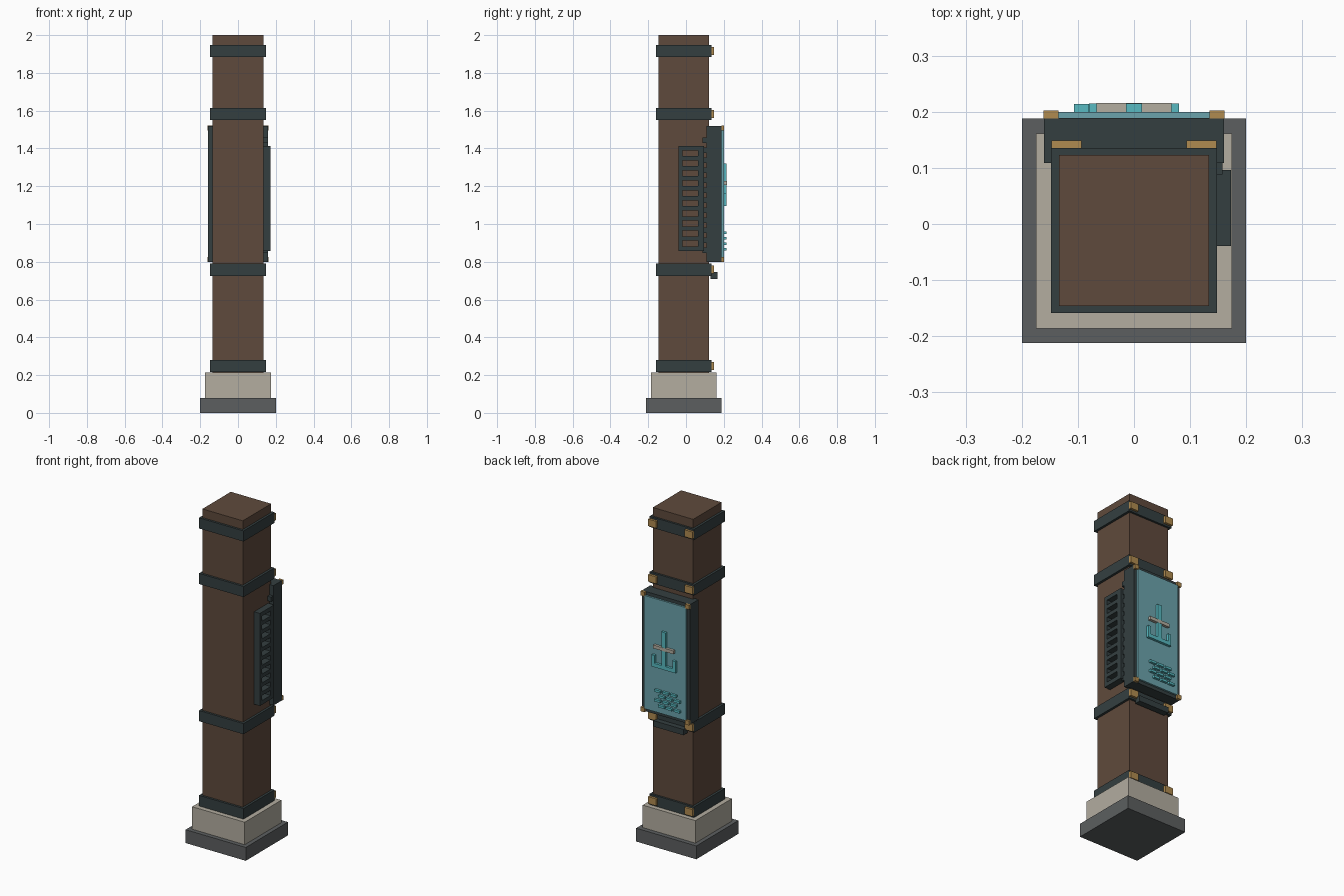
import bpy, bmesh


def material(name, rgb):
    # sRGB 0-255 to linear
    lin = [((c / 255 + 0.055) / 1.055) ** 2.4 for c in rgb]
    m = bpy.data.materials.new(name)
    m.diffuse_color = (*lin, 1)
    return m


BROWN = material("brown_wood", (95, 74, 60))
DARK = material("dark_metal", (52, 63, 64))
STONE = material("pale_stone", (179, 173, 160))
SLATE = material("slate_grey", (92, 95, 96))
GOLD = material("brass", (176, 139, 80))
PANEL = material("panel_teal", (107, 163, 172))
GLOW = material("bright_teal", (88, 186, 193))


def boxes(name, mat, items):
    """One object made of boxes given as (x0, x1, y0, y1, z0, z1)."""
    bm = bmesh.new()
    for x0, x1, y0, y1, z0, z1 in items:
        made = bmesh.ops.create_cube(bm, size=1)
        for v in made["verts"]:
            v.co = (x1 if v.co.x > 0 else x0,
                    y1 if v.co.y > 0 else y0,
                    z1 if v.co.z > 0 else z0)
    mesh = bpy.data.meshes.new(name)
    bm.to_mesh(mesh)
    bm.free()
    mesh.materials.append(mat)
    ob = bpy.data.objects.new(name, mesh)
    bpy.context.collection.objects.link(ob)
    return ob


# Stepped base and post
boxes("base_slab", SLATE, [(-0.2, 0.2, -0.212, 0.188, 0, 0.08)])
boxes("plinth", STONE, [(-0.175, 0.175, -0.186, 0.161, 0.08, 0.215)])
boxes("post", BROWN, [(-0.134, 0.134, -0.146, 0.123, 0.215, 2.0)])

# Metal bands with brass clips on the back
for i, z in enumerate((0.248, 0.758, 1.582, 1.916)):
    boxes(f"band_{i + 1}", DARK, [(-0.148, 0.148, -0.159, 0.135, z - 0.032, z + 0.032)])
    boxes(f"band_clips_{i + 1}", GOLD,
          [(min(s * 0.094, s * 0.147), max(s * 0.094, s * 0.147), 0.134, 0.149, z - 0.021, z + 0.021)
           for s in (-1, 1)])

# Cabinet on the back with front panel and brass corners
boxes("cabinet", DARK, [(-0.16, 0.16, 0.109, 0.189, 0.8, 1.52)])
boxes("cabinet_panel", PANEL, [(-0.14, 0.14, 0.188, 0.2, 0.82, 1.5)])
boxes("cabinet_corners", GOLD,
      [(x, x + 0.026, 0.188, 0.202, z, z + 0.026)
       for x in (-0.161, 0.135) for z in (0.799, 1.495)])
boxes("lower_ledge", DARK, [(-0.1, 0.1, 0.13, 0.167, 0.71, 0.745)])

# Raised emblem: stem, foot bar, two prongs and a pale crossbar
boxes("emblem", GLOW, [
    (-0.014, 0.014, 0.198, 0.215, 1.118, 1.32),
    (-0.08, 0.08, 0.198, 0.215, 1.095, 1.118),
    (-0.08, -0.06, 0.198, 0.215, 1.118, 1.165),
    (0.06, 0.08, 0.198, 0.215, 1.118, 1.165)])
boxes("emblem_crossbar", STONE, [(-0.067, 0.067, 0.198, 0.216, 1.207, 1.227)])

# Staggered indicator bars
bars = []
for row in range(4):
    z = 0.867 + row * 0.029
    for col in range(3):
        x = 0.042 - col * 0.052 - (0.025 if row % 2 == 0 else 0)
        bars.append((x - 0.02, x + 0.02, 0.198, 0.214, z - 0.007, z + 0.007))
boxes("indicator_bars", GLOW, bars)

# Slotted grille on the right side: two rails and cross bars between ten slots
STEP = 0.053
grille = [(0.13, 0.173, -0.039, -0.018, 0.857, 1.413),
          (0.13, 0.173, 0.063, 0.096, 0.857, 1.413)]
for i in range(11):
    z0 = 0.857 if i == 0 else 0.897 + (i - 1) * STEP + 0.015
    z1 = 1.413 if i == 10 else 0.897 + i * STEP - 0.015
    grille.append((0.13, 0.173, -0.018, 0.063, z0, z1))
boxes("side_grille", DARK, grille)

# Row of teeth between grille and cabinet
boxes("side_teeth", DARK,
      [(0.13, 0.158, 0.088, 0.112, 0.847 + i * STEP, 0.875 + i * STEP) for i in range(12)])
